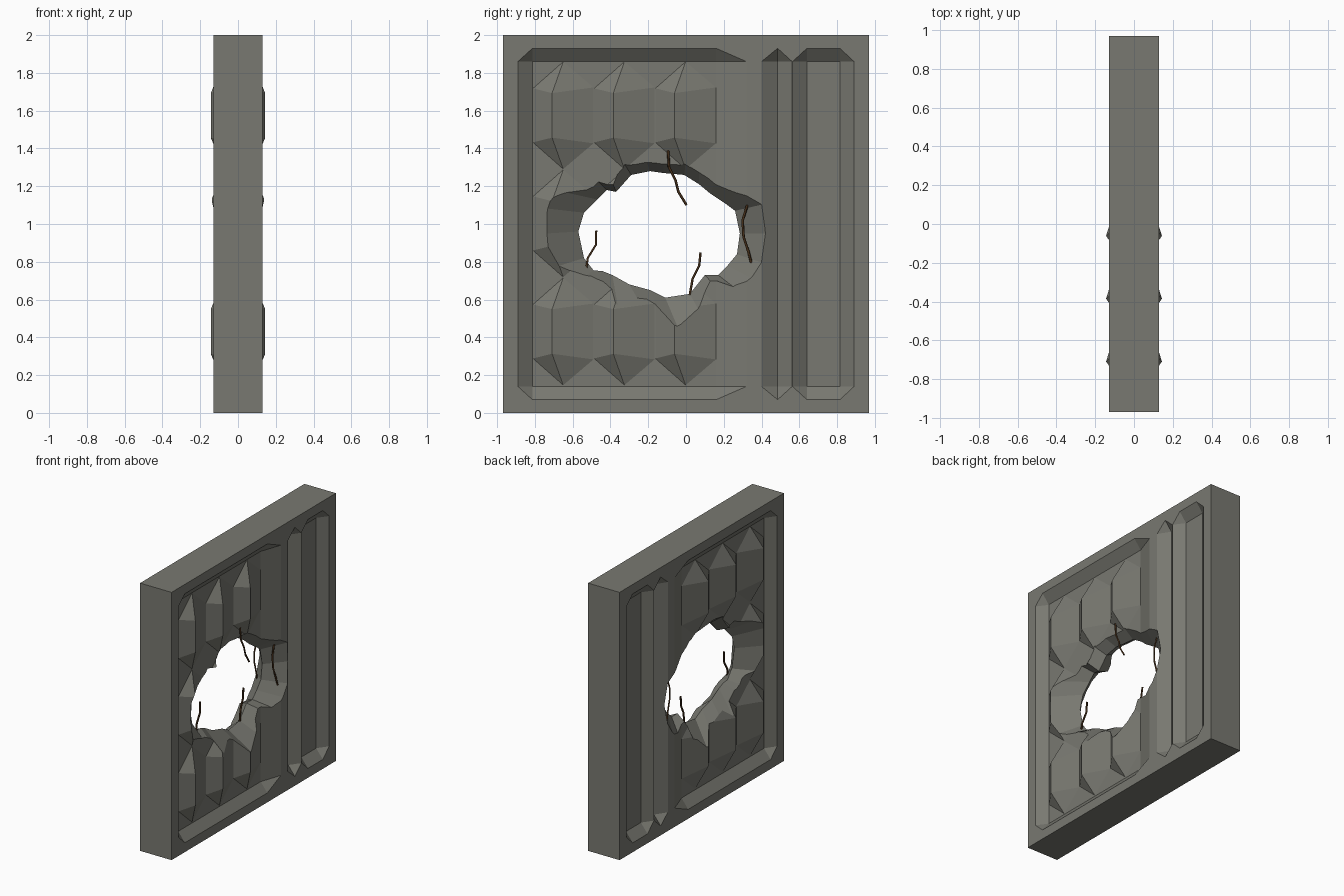
import bpy, bmesh

if "Cube" in bpy.data.objects:
    bpy.data.objects.remove(bpy.data.objects["Cube"])

FACE, FLOOR, PEAK = 0.13, 0.075, 0.144


def material(name, col):
    m = bpy.data.materials.new(name)
    m.diffuse_color = (*col, 1)
    m.use_nodes = True
    m.node_tree.nodes["Principled BSDF"].inputs["Base Color"].default_value = m.diffuse_color
    return m


concrete = material("grey concrete", (0.19, 0.19, 0.165))
rust = material("dark rust", (0.06, 0.028, 0.010))


def make_object(name, bm, mat):
    bmesh.ops.recalc_face_normals(bm, faces=bm.faces[:])
    me = bpy.data.meshes.new(name)
    bm.to_mesh(me)
    bm.free()
    me.materials.append(mat)
    ob = bpy.data.objects.new(name, me)
    bpy.context.scene.collection.objects.link(ob)
    return ob


def add_hulls(bm, pts):
    """Convex solid from points, on both sides of the panel."""
    for s in (1, -1):
        vs = [bm.verts.new((s * x, y, z)) for x, y, z in pts]
        r = bmesh.ops.convex_hull(bm, input=vs)
        junk = {v for k in ("geom_interior", "geom_unused") for v in r[k]
                if isinstance(v, bmesh.types.BMVert)}
        bmesh.ops.delete(bm, geom=list(junk), context='VERTS')


# Solid panel
bm = bmesh.new()
bmesh.ops.create_cube(bm, size=1)
for v in bm.verts:
    v.co.x *= 2 * FACE
    v.co.y *= 1.94
    v.co.z = v.co.z * 2 + 1
panel = make_object("broken_wall_panel", bm, concrete)

# Recesses: outer left, floor left, floor right, outer right (in y)
bm = bmesh.new()
for a, b, c, d in ((-.89, -.813, .16, .32), (.40, .485, .485, .562), (.564, .64, .815, .89)):
    outline = {(a, 1.86), (b, 1.93), (c, 1.93), (d, 1.86),
               (d, .14), (c, .07), (b, .07), (a, .14)}
    floor = {(y, z) for y in (b, c) for z in (.14, 1.86)}
    add_hulls(bm, [(x, y, z) for x in (FACE, .2) for y, z in outline]
              + [(FLOOR, y, z) for y, z in floor])
recesses = make_object("recess_cutter", bm, concrete)

# Faceted studs on the large recess floor, 3 by 3
bm = bmesh.new()
for col in range(3):
    for row in range(3):
        y0 = -.812 + .324 * col
        zc = .431 + .572 * row
        l, r, t = y0 + .002, y0 + .322, y0 + .162
        base = [(l, zc - .143), (l, zc + .143), (t, zc + .284),
                (r, zc + .148), (r, zc - .148), (t, zc - .284)]
        add_hulls(bm, [(x, y, z) for x in (FLOOR - .02, FLOOR) for y, z in base]
                  + [(PEAK, y0 + .103, zc + k) for k in (-.118, .118)])
studs = make_object("stud_helper", bm, concrete)

# Jagged hole: narrow ring mid-thickness, wide ring near the faces
inner = [(-.57, .96), (-.54, 1.06), (-.47, 1.13), (-.42, 1.18), (-.37, 1.17), (-.29, 1.26),
         (-.19, 1.28), (-.12, 1.27), (-.01, 1.26), (.07, 1.21), (.13, 1.16), (.22, 1.10),
         (.26, 1.07), (.285, .95), (.27, .84), (.22, .78), (.17, .73), (.10, .73), (.02, .63),
         (-.11, .61), (-.19, .65), (-.30, .68), (-.39, .73), (-.44, .75), (-.49, .755), (-.54, .82)]
outer = [(-.73, .95), (-.72, 1.08), (-.65, 1.17), (-.49, 1.25), (-.39, 1.22), (-.34, 1.34),
         (-.22, 1.355), (-.12, 1.345), (0, 1.34), (.07, 1.31), (.16, 1.25), (.27, 1.17),
         (.39, 1.10), (.425, .95), (.39, .80), (.335, .72), (.26, .66), (.145, .68), (.07, .54),
         (-.055, .48), (-.13, .52), (-.245, .585), (-.365, .585), (-.48, .68), (-.55, .71), (-.70, .77)]
bm = bmesh.new()
rings = []
for x in (-.16, 0, .16):
    k = abs(x) / .12
    rings.append([bm.verts.new((x, p[0] + (q[0] - p[0]) * k, p[1] + (q[1] - p[1]) * k))
                  for p, q in zip(inner, outer)])
n = len(inner)
for ra, rb in zip(rings, rings[1:]):
    for i in range(n):
        j = (i + 1) % n
        bm.faces.new((ra[i], ra[j], rb[j], rb[i]))
bm.faces.new(rings[0])
bm.faces.new(rings[2])
hole = make_object("hole_cutter", bm, concrete)

# Apply the cuts and remove the helpers
for tool, op in ((recesses, 'DIFFERENCE'), (studs, 'UNION'), (hole, 'DIFFERENCE')):
    tool.hide_render = True
    m = panel.modifiers.new(op, 'BOOLEAN')
    m.object, m.operation, m.solver = tool, op, 'EXACT'
dg = bpy.context.evaluated_depsgraph_get()
panel.data = bpy.data.meshes.new_from_object(panel.evaluated_get(dg))
panel.modifiers.clear()
for tool in (recesses, studs, hole):
    bpy.data.objects.remove(tool)


# Bent reinforcing bars sticking out of the broken edge
def bar(name, x0, x1, pts):
    cu = bpy.data.curves.new(name, 'CURVE')
    cu.dimensions = '3D'
    cu.bevel_depth = .007
    cu.bevel_resolution = 0
    cu.use_fill_caps = True
    sp = cu.splines.new('POLY')
    sp.points.add(len(pts) - 1)
    for i, (y, z) in enumerate(pts):
        sp.points[i].co = (x0 + (x1 - x0) * i / (len(pts) - 1), y, z, 1)
    cu.materials.append(rust)
    ob = bpy.data.objects.new(name, cu)
    bpy.context.scene.collection.objects.link(ob)


bar("rebar_top", .085, .09, [(-.095, 1.39), (-.09, 1.30), (-.055, 1.23), (-.04, 1.17), (.003, 1.10)])
side = [(.325, 1.10), (.30, 1.02), (.305, .93), (.33, .855), (.35, .78)]
bar("rebar_side_right", .07, .085, side)
bar("rebar_side_left", -.07, -.085, side)
bar("rebar_lower_front", .02, .025, [(-.475, .965), (-.477, .89), (-.52, .82), (-.53, .75)])
bar("rebar_lower_middle", -.01, 0, [(.077, .85), (.07, .78), (.035, .71), (.02, .625)])
